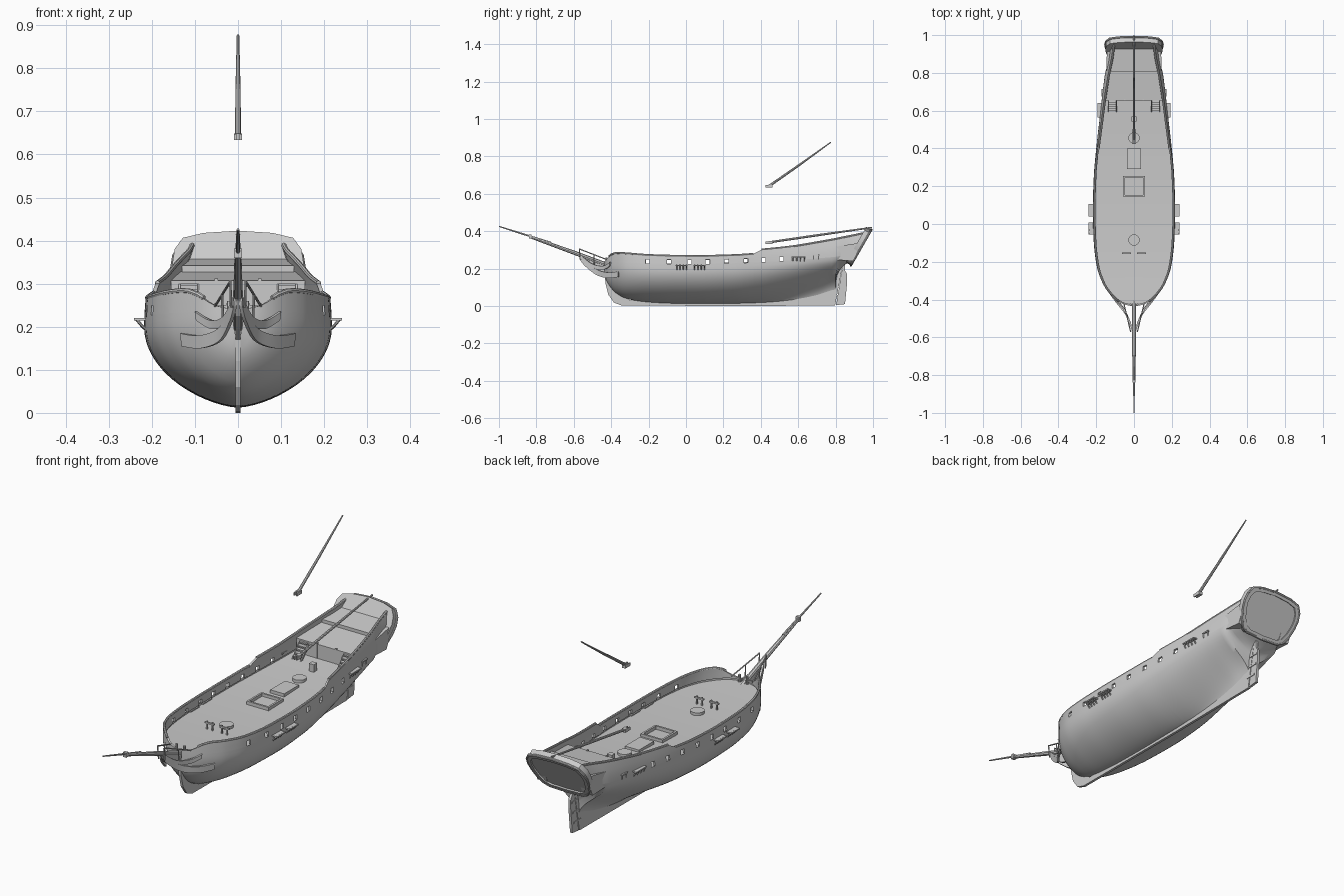
import bpy, math
from mathutils import Vector

if "Cube" in bpy.data.objects:
    bpy.data.objects.remove(bpy.data.objects["Cube"])

# ---------- helpers ----------
def finish(ob, smooth=40, mirror=False, thick=0, offset=-1):
    if thick:
        m = ob.modifiers.new("thick", 'SOLIDIFY'); m.thickness = thick; m.offset = offset
    if mirror:
        m = ob.modifiers.new("mirror", 'MIRROR'); m.merge_threshold = 0.0005
    bpy.ops.object.select_all(action='DESELECT')
    bpy.context.view_layer.objects.active = ob
    ob.select_set(True)
    bpy.ops.object.convert(target='MESH')
    if smooth:
        bpy.ops.object.shade_smooth_by_angle(angle=math.radians(smooth))
    return bpy.context.view_layer.objects.active

def mesh(name, verts, faces, **kw):
    me = bpy.data.meshes.new(name)
    me.from_pydata(verts, [], faces)
    ob = bpy.data.objects.new(name, me)
    bpy.context.collection.objects.link(ob)
    return finish(ob, **kw)

def grid(name, rows, skip=lambda i, j: False, **kw):
    n = len(rows[0])
    faces = [(i*n+j, (i+1)*n+j, (i+1)*n+j+1, i*n+j+1)
             for i in range(len(rows)-1) for j in range(n-1) if not skip(i, j)]
    return mesh(name, [v for r in rows for v in r], faces, **kw)

def prism(name, prof, x0, x1, **kw):
    n = len(prof)
    v = [(x, y, z) for x in (x0, x1) for y, z in prof]
    f = [tuple(range(n))[::-1], tuple(range(n, 2*n))] + [(i, (i+1) % n, n+(i+1) % n, n+i) for i in range(n)]
    return mesh(name, v, f, **{'smooth': 0, **kw})

def box(name, x0, x1, y0, y1, z0, z1, **kw):
    return prism(name, [(y0, z0), (y1, z0), (y1, z1), (y0, z1)], x0, x1, **kw)

def spar(name, pts, radii, cyclic=False, **kw):
    cu = bpy.data.curves.new(name, 'CURVE'); cu.dimensions = '3D'
    cu.bevel_depth = 1; cu.bevel_resolution = 2; cu.use_fill_caps = True
    s = cu.splines.new('POLY'); s.points.add(len(pts)-1); s.use_cyclic_u = cyclic
    for i, (p, q) in enumerate(zip(s.points, pts)):
        p.co = (*q, 1); p.radius = radii[i] if isinstance(radii, (list, tuple)) else radii
    ob = bpy.data.objects.new(name, cu)
    bpy.context.collection.objects.link(ob)
    return finish(ob, **kw)

def drum(name, y, r, z0, z1):
    bpy.ops.mesh.primitive_cylinder_add(vertices=20, radius=r, depth=z1-z0, location=(0, y, (z0+z1)/2))
    bpy.context.object.name = name
    finish(bpy.context.object)

# ---------- hull form: y, bottom, top, height of max beam, half beam, section exponent ----------
T = [(-.435, .17, .240, .235, .012, .6), (-.425, .135, .25, .23, .055, .6), (-.40, .095, .275, .225, .097, .6),
     (-.37, .065, .284, .22, .127, .6), (-.32, .04, .281, .215, .163, .62), (-.22, .022, .273, .205, .198, .65),
     (-.08, .014, .268, .2, .214, .65), (.08, .012, .267, .2, .218, .65), (.25, .013, .271, .205, .213, .72),
     (.4, .016, .281, .215, .2, .95), (.55, .02, .296, .23, .183, 1.5), (.7, .025, .32, .25, .166, 2.6),
     (.8, .03, .338, .26, .153, 4), (.83, .14, .344, .265, .148, 2.5), (.88, .2, .354, .27, .14, .8),
     (.95, .235, .37, .28, .132, .5)]

def col(y, c):
    k = max(0, min(len(T)-2, sum(r[0] <= y for r in T)-1))
    sl = lambda i: (T[i+1][c]-T[i][c])/(T[i+1][0]-T[i][0])
    def tan(i):
        if i in (0, len(T)-1):
            return sl(min(i, len(T)-2))
        a, b = sl(i-1), sl(i)
        return 0 if a*b <= 0 else 2*a*b/(a+b)
    h = T[k+1][0]-T[k][0]; t = (y-T[k][0])/h
    return ((2*t**3-3*t*t+1)*T[k][c] + (t**3-2*t*t+t)*h*tan(k)
            + (3*t*t-2*t**3)*T[k+1][c] + (t**3-t*t)*h*tan(k+1))

def top(y):
    return col(y, 2) + .02*max(0, min(1, (y-.36)/.04))

def half(y, z):
    zb, zm, B, b = col(y, 1), col(y, 3), col(y, 4), col(y, 5)
    if z >= zm:
        k = .04 + .1*max(0, min(1, (y-.3)/.6))
        return B*(1-k*((z-zm)/.1)**2)
    u = 1-max(0, z-zb)/(zm-zb)
    return B*max(0, 1-u*u)**b

def deck_z(y):
    return .213 + .06*y*y

def pt(y, z, inset=0):
    rake = max(0, (y-.8)/.15)*(z-.38)*.55
    return (max(0, half(y, z)-inset), y+rake, z)

PORTS = [-.205, -.09, .018, .116, .217, .32, .415, .51]
ys = sorted([p+d for p in PORTS for d in (-.011, .011)] + [-.435, -.432, -.429, -.425, -.418, -.41, .36, .95]
            + [-.40+.02*i for i in range(67) if all(abs(-.40+.02*i-p) > .016 for p in PORTS)])
lo = lambda y: min(deck_z(y)+.012, top(y)-.008)
hi = lambda y: min(deck_z(y)+.034, top(y)-.003)

# hull below the gun ports
M = 20
def low_row(y):
    zb, zt = col(y, 1), lo(y)
    return [(0, *pt(y, zb)[1:])] + [pt(y, zb+(zt-zb)*(j/M)**1.5) for j in range(1, M+1)]
grid("hull", [low_row(y) for y in ys], mirror=True, smooth=60)

# bulwarks with open gun ports
port = lambda i, j: j == 0 and any(abs((ys[i]+ys[i+1])/2-p) < .005 for p in PORTS)
grid("bulwark", [[pt(y, z) for z in (lo(y), hi(y), (hi(y)+top(y))/2, top(y))] for y in ys],
     skip=port, mirror=True, thick=.009)
for nm, a, b in (("waist_rail", -.41, .365), ("quarter_rail", .395, .95)):
    spar(nm, [pt(y, top(y), .004) for y in ys if a <= y <= b], .006, mirror=True)

# decks
def deck(name, a, b, zf):
    yy = [a] + [y for y in ys if a+.002 < y < b-.002] + [b]
    grid(name, [[(pt(y, zf(y), .003)[0]*k, y, zf(y)) for k in (1, 0)] for y in yy], mirror=True, thick=.004, offset=0)
deck("main_deck", -.432, .66, deck_z)
deck("quarter_deck", .655, .815, lambda y: .305+(y-.655)*.13)
deck("poop_deck", .81, .95, lambda y: .34+(y-.81)*.13)
box("quarter_bulkhead", -.155, .155, .653, .659, .23, .307)
box("poop_step", -.13, .13, .808, .813, .32, .342)

# keel, stem and head knee
prism("keel_and_stem", [(-.345, .003), (-.385, .018), (-.415, .06), (-.43, .12), (-.435, .17), (-.50, .195),
      (-.545, .225), (-.57, .262), (-.56, .27), (-.5, .24), (-.41, .225), (-.39, .1), (-.3, .03), (.3, .03),
      (.7, .06), (.81, .22), (.838, .22), (.797, .003), (.3, .0)], -.006, .006)
prism("rudder", [(.803, .005), (.85, .01), (.862, .13), (.862, .17), (.85, .19), (.85, .24), (.842, .24)], -.006, .006)
for z in (.05, .1, .15):
    box("rudder_hinge", -.009, .009, .78+z*.19, .835+z*.15, z, z+.008)

# head cheeks and rails
def band(name, pts, h):
    vs = [Vector(p) for p in pts]; fine = []
    for i in range(len(vs)-1):
        a, b, c, d = vs[max(i-1, 0)], vs[i], vs[i+1], vs[min(i+2, len(vs)-1)]
        for k in range(6):
            t = k/6
            fine.append(.5*(2*b+(c-a)*t+(2*a-5*b+4*c-d)*t*t+(3*b-a-3*c+d)*t**3))
    fine.append(vs[-1])
    grid(name, [[tuple(p), (p.x*1.03, p.y, p.z+h)] for p in fine], mirror=True, thick=.008, offset=0)
band("head_cheek", [(.128, -.36, .155), (.085, -.42, .15), (.04, -.48, .168), (.015, -.54, .215), (.006, -.567, .25)], .03)
band("head_rail", [(.095, -.405, .215), (.06, -.44, .195), (.03, -.5, .205), (.008, -.56, .25)], .02)
for s in (-1, 1):
    spar("head_handrail", [(s*.018, -.57, .305), (s*.055, -.415, .245)], .003)
    spar("head_post", [(s*.016, -.565, .245), (s*.018, -.57, .307)], .003)
    spar("head_post", [(s*.035, -.49, .22), (s*.037, -.493, .277)], .003)
    spar("bow_knighthead", [(s*.02, -.425, .2), (s*.02, -.425, .26)], .006)

# raked transom: frame, recessed panel
def tr(x, s, d=0):
    return (x, .885+.5*s-.87*d, .215+.87*s+.5*d)
prof = [(0, .0), (.085, .004), (.115, .02), (.135, .055), (.148, .1), (.152, .135), (.147, .17), (.128, .2), (.08, .213), (0, .219)]
loop = prof + [(-x, s) for x, s in prof[-2:0:-1]]
n = len(loop)
inn = [(x*.88, .11+(s-.11)*.84) for x, s in loop]
rings = [[tr(x, s, d) for x, s in l] for l, d in ((loop, .035), (loop, 0), (inn, 0), (inn, .007))]
tf = [(r*n+i, r*n+(i+1) % n, (r+1)*n+(i+1) % n, (r+1)*n+i) for r in range(3) for i in range(n)]
mesh("transom", [v for r in rings for v in r], tf + [tuple(range(n))[::-1], tuple(range(3*n, 4*n))], smooth=35)
spar("transom_moulding", [tr(x, s, .004) for x, s in loop], .006, cyclic=True)

# quarter galleries
gal = [(.77, .25), (.77, .312), (.94, .34), (.895, .24)]
mesh("quarter_gallery", [(x, y, z) for x in (.09,) for y, z in gal] + [(.147 if y < .8 else .143, y, z) for y, z in gal],
     [(3, 2, 1, 0), (4, 5, 6, 7)] + [(i, (i+1) % 4, 4+(i+1) % 4, 4+i) for i in range(4)], smooth=0, mirror=True)

# shroud channels with chain plates
for y0, y1, z, out in ((-.055, .008, .217, .241), (.04, .105, .217, .241), (.565, .64, .262, .192), (.675, .715, .272, .172)):
    ym = (y0+y1)/2; xin = half(ym, z)-.01
    box("channel", xin, out, y0, y1, z-.003, z+.003, mirror=True)
    k = 4 if y1-y0 > .05 else 2
    for i in range(k):
        y = y0+.006+(y1-y0-.012)*i/(k-1)
        spar("chain_plate", [(out-.003, y, z+.002), (half(y, z-.022), y, z-.022)], .003, mirror=True)

# bowsprit, jib boom, spanker boom and gaff
spar("bowsprit", [(0, -.37, .2), (0, -.6, .286), (0, -.835, .37)], [.012, .011, .007])
spar("jib_boom", [(0, -.72, .337), (0, -1, .426)], [.006, .003])
box("bowsprit_cap", -.009, .009, -.84, -.825, .36, .382)
spar("spanker_boom", [(0, .44, .34), (0, .7, .378), (0, .995, .42)], [.006, .006, .004])
spar("gaff", [(0, .445, .642), (0, .6, .75), (0, .775, .876)], [.007, .006, .003])
for z in (.332, .633):
    for s in (-1, 1):
        box("spar_jaw", s*.003, s*.009, .424, .46, z, z+.014)
    box("jaw_block", -.009, .009, .44, .462, z, z+.016)

# deck fittings
drum("fore_mast_step", -.085, .03, .205, .228)
drum("main_mast_step", .455, .03, .215, .24)
box("hatch_cover", -.036, .036, .29, .40, .21, .235)
for s in (-1, 1):
    box("grating_side", s*.048, s*.057, .145, .255, .205, .232)
    box("grating_end", -.057, .057, .2+s*.046, .2+s*.055, .205, .232)
box("skylight_post", -.013, .013, .543, .568, .22, .268)
for s in (-1, 1):
    box("bitt_rail", s*.015, s*.063, -.158, -.15, .243, .25)
    for x in (.024, .052):
        box("bitt_post", s*x-.003, s*x+.003, -.157, -.151, .205, .255)

# ladders to the quarter deck
for s in (-1, 1):
    for i in range(5):
        box("ladder_step", s*.094, s*.134, .597+i*.0115, .615+i*.0115, .244+i*.0125, .25+i*.0125)
    for x in (.092, .136):
        prism("ladder_side", [(.592, .235), (.606, .235), (.66, .292), (.66, .307)], s*x-.002, s*x+.002)
    box("quarter_rail_post", s*.05-.004, s*.05+.004, .652, .66, .23, .312)
